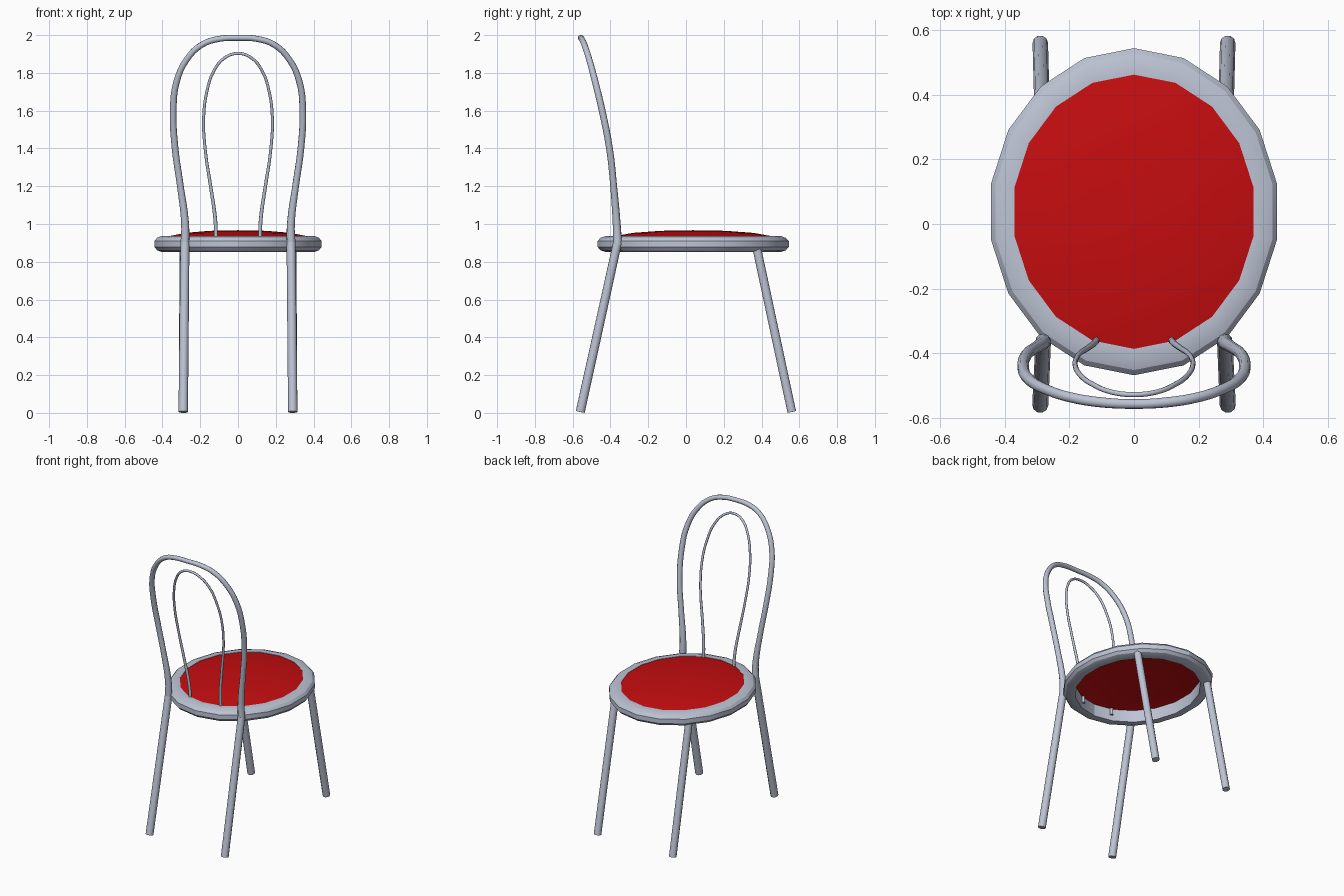
import bpy, bmesh, math

if "Cube" in bpy.data.objects:
    bpy.data.objects.remove(bpy.data.objects["Cube"])


def material(name, rgb):
    m = bpy.data.materials.new(name)
    m.diffuse_color = (*rgb, 1)
    m.use_nodes = True
    m.node_tree.nodes["Principled BSDF"].inputs["Base Color"].default_value = m.diffuse_color
    return m


METAL = material("grey metal", (0.51, 0.55, 0.66))
RED = material("red upholstery", (0.56, 0.004, 0.005))
SIDES, CY = 18, 0.038          # seat outline sides and centre


def tube(name, pts, smooth=True, res=4):
    """Round tube through (x, y, z, radius) points."""
    cu = bpy.data.curves.new(name, 'CURVE')
    cu.dimensions = '3D'
    cu.bevel_depth = 1.0
    cu.bevel_resolution = 3
    cu.resolution_u = res
    cu.use_fill_caps = True
    sp = cu.splines.new('BEZIER')
    sp.bezier_points.add(len(pts) - 1)
    for bp, (x, y, z, r) in zip(sp.bezier_points, pts):
        bp.co = (x, y, z)
        bp.radius = r
        bp.handle_left_type = bp.handle_right_type = 'AUTO' if smooth else 'VECTOR'
    cu.materials.append(METAL)
    ob = bpy.data.objects.new(name, cu)
    bpy.context.collection.objects.link(ob)
    finish(ob, True)


def finish(ob, convert=False):
    bpy.ops.object.select_all(action='DESELECT')
    ob.select_set(True)
    bpy.context.view_layer.objects.active = ob
    if convert:
        bpy.ops.object.convert(target='MESH')
    bpy.ops.object.shade_smooth_by_angle(angle=math.radians(50 if convert else 22))


def loop(bm, rx, ry, z):
    return [bm.verts.new((rx * math.sin(a), CY + ry * math.cos(a), z))
            for a in (math.tau * i / SIDES for i in range(SIDES))]


def bridge(bm, a, b):
    for i in range(SIDES):
        j = (i + 1) % SIDES
        bm.faces.new((a[i], a[j], b[j], b[i]))


def mesh_object(name, bm, mat):
    bmesh.ops.recalc_face_normals(bm, faces=bm.faces)
    me = bpy.data.meshes.new(name)
    bm.to_mesh(me)
    bm.free()
    me.materials.append(mat)
    ob = bpy.data.objects.new(name, me)
    bpy.context.collection.objects.link(ob)
    finish(ob)
    return ob


# Seat ring: rounded band swept round an oval (inset from outer edge, z)
bm = bmesh.new()
profile = [(0.073, 0.937), (0.04, 0.937), (0.014, 0.927), (0, 0.91), (0, 0.878),
           (0.014, 0.861), (0.04, 0.851), (0.073, 0.851)]
loops = [loop(bm, 0.449 - d, 0.506 - d * 1.12, z) for d, z in profile]
for a, b in zip(loops, loops[1:] + loops[:1]):
    bridge(bm, a, b)
mesh_object("seat_ring", bm, METAL)

# Cushion: shallow dome set inside the ring
bm = bmesh.new()
loops = [loop(bm, 0.378 * f, 0.425 * f, z)
         for f, z in ((1, 0.934), (0.75, 0.953), (0.4, 0.964))]
for a, b in zip(loops, loops[1:]):
    bridge(bm, b, a)
top = bm.verts.new((0, CY, 0.967))
for i in range(SIDES):
    bm.faces.new((loops[-1][(i + 1) % SIDES], loops[-1][i], top))
ob = mesh_object("seat_cushion", bm, RED)
if sum(p.normal.z for p in ob.data.polygons) < 0:
    ob.data.flip_normals()

# Legs
for s, side in ((-1, "left"), (1, "right")):
    tube("front_leg_" + side, [(s * 0.29, 0.56, 0.005, 0.024),
                               (s * 0.285, 0.372, 0.885, 0.024)], False, 1)
    tube("back_leg_" + side, [(s * 0.29, -0.56, 0.005, 0.025),
                              (s * 0.281, -0.363, 0.90, 0.024)], False, 1)


def hoop(name, half, apex):
    """Mirror one side of a backrest hoop and join at the apex."""
    left = [(-x, y, z, r) for x, y, z, r in half]
    tube(name, left + [apex] + half[::-1])


# Backrest hoops, (x, y, z, radius) from the seat upwards
hoop("outer_back_hoop",
     [(0.281, -0.362, 0.89, 0.024), (0.28, -0.367, 1.0, 0.021),
      (0.305, -0.383, 1.2, 0.018), (0.333, -0.405, 1.4, 0.018),
      (0.343, -0.444, 1.6, 0.018), (0.326, -0.48, 1.75, 0.0175),
      (0.272, -0.512, 1.87, 0.0165), (0.19, -0.538, 1.95, 0.016),
      (0.10, -0.552, 1.98, 0.016)],
     (0, -0.557, 1.985, 0.015))
hoop("inner_back_hoop",
     [(0.116, -0.357, 0.89, 0.010), (0.12, -0.366, 1.02, 0.010),
      (0.145, -0.385, 1.2, 0.009), (0.172, -0.405, 1.38, 0.008),
      (0.182, -0.437, 1.56, 0.008), (0.165, -0.469, 1.7, 0.008),
      (0.128, -0.496, 1.81, 0.008), (0.07, -0.52, 1.88, 0.008)],
     (0, -0.528, 1.903, 0.008))
